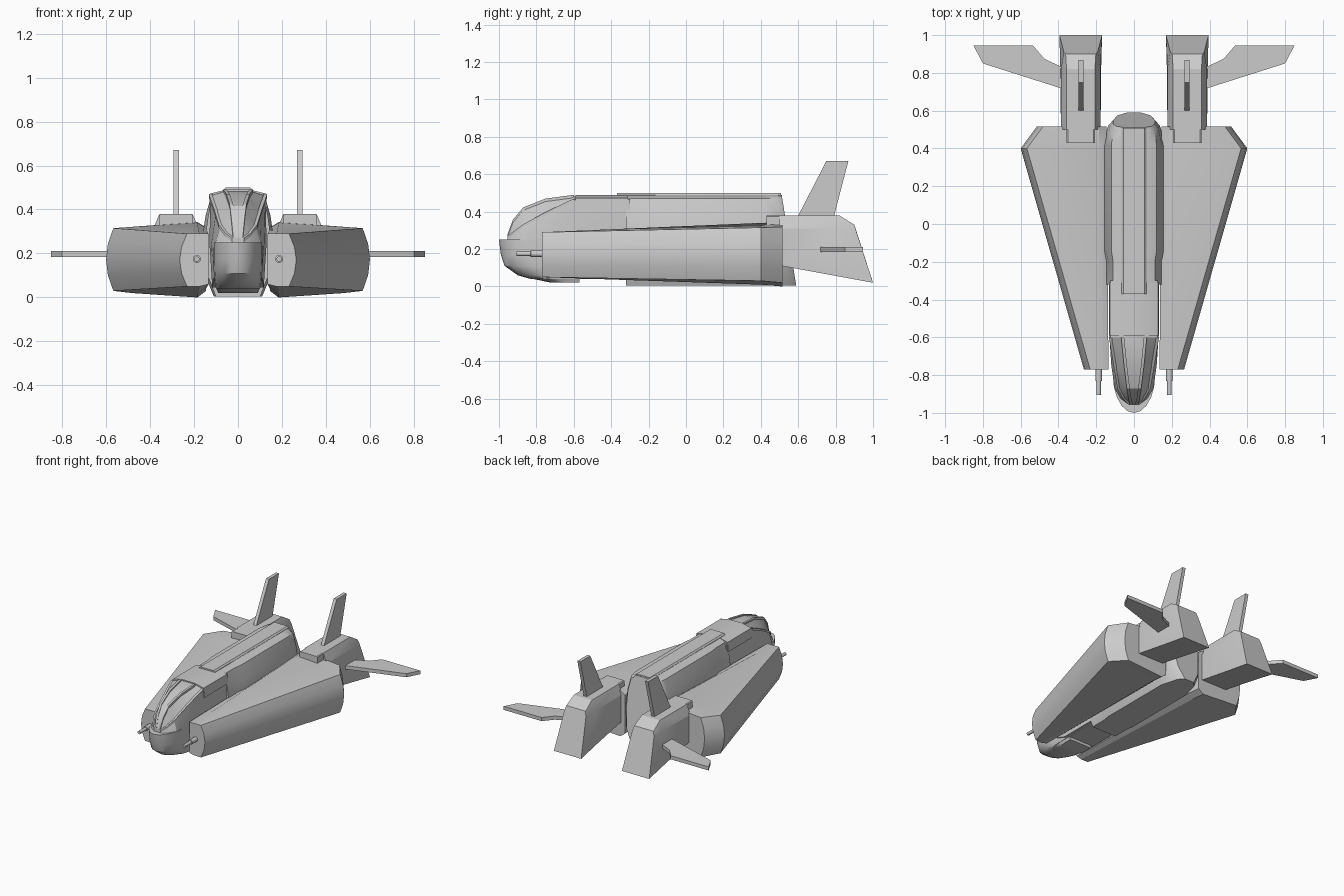
import bpy, bmesh, math
from mathutils import Vector

cube = bpy.data.objects.get("Cube")
if cube:
    bpy.data.objects.remove(cube, do_unlink=True)

hull_grey = bpy.data.materials.new("hull_grey")
hull_grey.use_nodes = True
tone = (0.6, 0.6, 0.6, 1)
hull_grey.diffuse_color = tone
for node in hull_grey.node_tree.nodes:
    if node.type == 'BSDF_PRINCIPLED':
        node.inputs["Base Color"].default_value = tone


def loft(name, rings, angle=25):
    """Skin a closed solid over rings with equal point counts."""
    bm = bmesh.new()
    loops = [[bm.verts.new(p) for p in ring] for ring in rings]
    n = len(loops[0])
    for a, b in zip(loops, loops[1:]):
        for i in range(n):
            j = (i + 1) % n
            bm.faces.new((a[i], a[j], b[j], b[i]))
    bm.faces.new(loops[0])
    bm.faces.new(loops[-1])
    bmesh.ops.recalc_face_normals(bm, faces=bm.faces)
    mesh = bpy.data.meshes.new(name)
    bm.to_mesh(mesh)
    bm.free()
    mesh.materials.append(hull_grey)
    ob = bpy.data.objects.new(name, mesh)
    bpy.context.collection.objects.link(ob)
    bpy.ops.object.select_all(action='DESELECT')
    ob.select_set(True)
    bpy.context.view_layer.objects.active = ob
    bpy.ops.object.shade_smooth_by_angle(angle=math.radians(angle))
    return ob


def symmetric(half, y):
    """Closed section from a top-to-bottom half outline; y may depend on z."""
    pts = half + [(-x, z) for x, z in reversed(half)]
    return [(x, y(z) if callable(y) else y, z) for x, z in pts]


def pair(name, rings, angle=25):
    """Build a part on the left and its mirror on the right."""
    loft("left_" + name, rings, angle)
    loft("right_" + name, [[(-x, y, z) for x, y, z in r] for r in rings], angle)


# Main body: faceted barrel with a sloped, tapering tail
body = [(.06, .49), (.12, .47), (.148, .37), (.165, .25), (.15, .1), (.11, .005)]
tail = [(.06, .49), (.095, .45), (.11, .37), (.11, .25), (.09, .1), (.04, .005)]
slim = [(x * .92, z) for x, z in body]
loft("main_body", [
    symmetric(slim, -.32), symmetric(slim, -.2), symmetric(body, -.14),
    symmetric(body, .42),
    symmetric([((a + b) / 2, z) for (a, z), (b, _) in zip(body, tail)],
              lambda z: .55 - .12 * z),
    symmetric(tail, lambda z: .59 - .16 * z)], 35)
spine = [(.055, .5), (.065, .49), (.065, .44)]
loft("spine_plate", [symmetric(spine, -.37), symmetric(spine, .508)])

# Cockpit: y, crown half width and height, edge half width and height, side, base
stations = [
    (-.30, .07, .482, .125, .465, .13, .045),
    (-.60, .06, .482, .125, .462, .13, .045),
    (-.75, .045, .462, .100, .390, .12, .10),
    (-.87, .03, .415, .080, .325, .102, .18),
    (-.925, .022, .35, .050, .285, .07, .22),
    (-.955, .014, .27, .020, .262, .028, .24)]
loft("cockpit", [symmetric([(c, t), (e, h), (w, .25), (w * .9, b)], y)
                 for y, c, t, e, h, w, b in stations], 20)
roof = [(.055, .49), (.128, .472), (.132, .4)]
loft("cockpit_roof", [symmetric(roof, -.31), symmetric(roof, -.59)])

# Canopy frame bars and lower cheek rims follow the cockpit stations
def bar(x, y, z, r):
    return [(x - r, y, z - r), (x + r, y, z - r), (x + r, y, z + r), (x - r, y, z + r)]

pair("canopy_bar", [bar(c, y, t, .008) for y, c, t, *_ in stations[1:]])
pair("canopy_rim", [bar(e, y, h, .008) for y, _, _, e, h, *_ in stations[1:]])

# Chin: rounded bow drawn as horizontal outlines
def bow(z, half, tip, start, back):
    arc = [math.pi * i / 10 for i in range(11)]
    return ([(half, back, z)] +
            [(half * math.cos(a), start - (start - tip) * math.sin(a), z) for a in arc] +
            [(-half, back, z)])

loft("chin", [bow(.25, .112, -1.0, -.80, -.3), bow(.17, .112, -.99, -.80, -.3),
              bow(.11, .11, -.97, -.78, -.3), bow(.06, .105, -.90, -.74, -.3),
              bow(.04, .10, -.83, -.70, -.3)], 30)
loft("chin_keel", [bow(.045, .1, -.84, -.7, -.57), bow(.02, .09, -.72, -.64, -.57)])

# Wings: wedge pods with a rounded outer edge and chamfered rear corner
def wing_section(y, xo, low, high, inner):
    mid, half = (low + high) / 2, (high - low) / 2
    outer = [(xo - .033 * k * k, mid + k * half) for k in (-1, -.5, 0, .5, 1)]
    pts = [(inner, low + .01), (inner + .04, low - .02 * (xo > .3))] + outer
    pts += [(inner + .04, high + .025 * (xo > .3)), (inner, high)]
    return [(x, y, z) for x, z in pts]

pair("wing", [wing_section(-.77, .265, .05, .29, .135),
              wing_section(.40, .60, .03, .315, .145),
              wing_section(.515, .515, .02, .318, .145)], 25)

# Guns: stepped barrels on the wing fronts
def disc(y, r):
    return [(.187 + r * math.cos(i * math.pi / 5), y, .175 + r * math.sin(i * math.pi / 5))
            for i in range(10)]

pair("gun", [disc(-.74, .018), disc(-.83, .018), disc(-.832, .012), disc(-.905, .012)], 40)

# Engines: boxes with beveled top edges and raked exhaust face
def engine_section(front, mid, rear, widths, heights):
    ys = (front, mid, rear)
    left = [(.282 - w, y, z) for w, y, z in zip(widths, ys, heights)]
    right = [(.282 + w, y, z) for w, y, z in zip(widths, ys, heights)]
    return left + right[::-1]

pair("engine", [
    engine_section(.50, .50, .50, (.075, .105, .105), (.38, .31, .112)),
    engine_section(.82, .82, .82, (.075, .105, .108), (.38, .31, .053)),
    engine_section(.90, .912, 1.0, (.08, .09, .113), (.33, .29, .02))], 20)
pair("engine_cover", [
    [(x, y, z) for x, z in ((.207, .32), (.357, .32), (.357, .375), (.35, .38),
                            (.214, .38), (.207, .375))] for y in (.43, .82)])

# Upright tail fins and horizontal stabilisers
fin = [(.58, .34), (.75, .67), (.868, .67), (.782, .34)]
pair("tail_fin", [[(x, y, z) for y, z in fin] for x in (.268, .293)])
plane = [(.36, .71), (.80, .85), (.85, .945), (.535, .945), (.475, .875), (.36, .82)]
pair("stabiliser", [[(x, y, z) for x, y in plane] for z in (.184, .211)])
